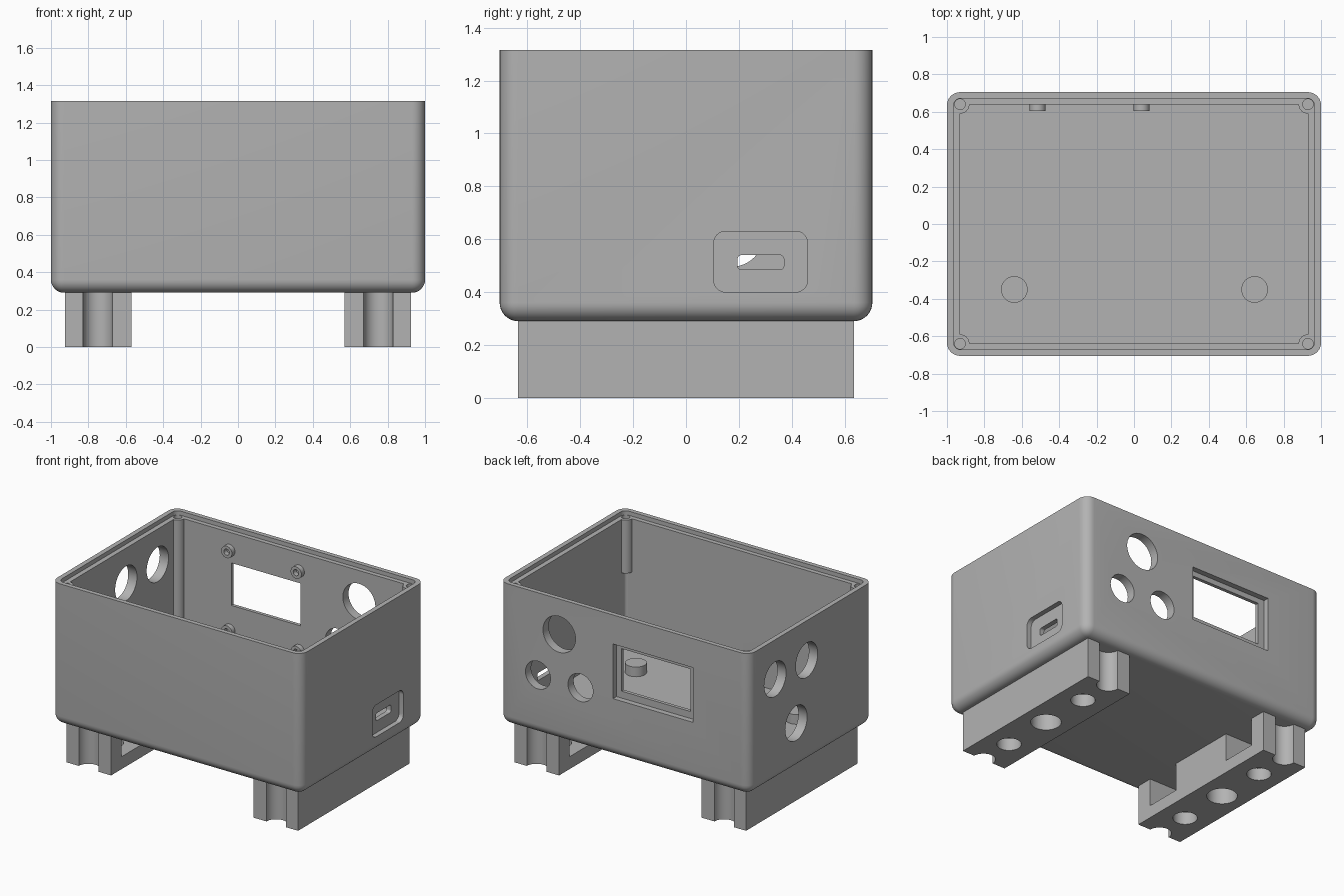
import bpy, bmesh, math
from mathutils import Matrix, Vector

if "Cube" in bpy.data.objects:
    bpy.data.objects.remove(bpy.data.objects["Cube"])

grey = bpy.data.materials.new("plain_grey")
grey.use_nodes = True
COLOUR = (0.45, 0.45, 0.45, 1)
grey.diffuse_color = COLOUR
grey.node_tree.nodes["Principled BSDF"].inputs["Base Color"].default_value = COLOUR


def finish(name, bm):
    mesh = bpy.data.meshes.new(name)
    bm.to_mesh(mesh)
    bm.free()
    mesh.materials.append(grey)
    obj = bpy.data.objects.new(name, mesh)
    bpy.context.collection.objects.link(obj)
    return obj


def block(name, low, high, radius=0, axis=2, floor=False):
    """Box between two corners; edges along axis (and the floor rim) rounded."""
    low, high = Vector(low), Vector(high)
    bm = bmesh.new()
    bmesh.ops.create_cube(bm, size=1)
    bmesh.ops.scale(bm, vec=high - low, verts=bm.verts)
    bmesh.ops.translate(bm, vec=(low + high) / 2, verts=bm.verts)
    if radius:
        edges = []
        for e in bm.edges:
            a, b = (v.co for v in e.verts)
            along = abs((a - b)[axis]) > 1e-4
            rim = floor and max(a.z, b.z) < low.z + 1e-4
            if along or rim:
                edges.append(e)
        bmesh.ops.bevel(bm, geom=edges, offset=radius, segments=8,
                        profile=0.5, affect='EDGES')
    return finish(name, bm)


def rod(name, centre, radius, length, axis=2):
    """Cylinder centred on a point and lying along an axis."""
    turn = [Matrix.Rotation(math.pi / 2, 4, 'Y'),
            Matrix.Rotation(math.pi / 2, 4, 'X'), Matrix()][axis]
    bm = bmesh.new()
    bmesh.ops.create_cone(bm, cap_ends=True, segments=48, radius1=radius,
                          radius2=radius, depth=length,
                          matrix=Matrix.Translation(centre) @ turn)
    return finish(name, bm)


def combine(obj, tool, operation='DIFFERENCE'):
    mod = obj.modifiers.new("shape", 'BOOLEAN')
    mod.operation, mod.object, mod.solver = operation, tool, 'EXACT'
    bpy.context.view_layer.objects.active = obj
    bpy.ops.object.modifier_apply(modifier=mod.name)
    bpy.data.objects.remove(tool)


def smooth(obj):
    bpy.ops.object.select_all(action='DESELECT')
    obj.select_set(True)
    bpy.context.view_layer.objects.active = obj
    bpy.ops.object.shade_smooth_by_angle(angle=math.radians(30))


W, D, BASE, TOP = 1.0, 0.705, 0.29, 1.315
IN_X, IN_Y, FLOOR, LEDGE = 0.93, 0.64, 0.35, 1.285

# Open-topped shell
case = block("case", (-W, -D, BASE), (W, D, TOP), 0.07, floor=True)
combine(case, block("cavity", (-IN_X, -IN_Y, FLOOR), (IN_X, IN_Y, 1.5), 0.02))

# Corner screw posts: full height at the back, short at the front
for sx in (-1, 1):
    for sy, bottom in ((-1, 0.9), (1, FLOOR - 0.02)):
        mid = (sx * IN_X, sy * IN_Y, (bottom + 1.3) / 2)
        combine(case, rod("post", mid, 0.05, 1.3 - bottom), 'UNION')
# Lid rebate and post screw holes
combine(case, block("rebate", (-0.965, -0.672, LEDGE), (0.965, 0.672, 1.5), 0.04))
for sx in (-1, 1):
    for sy in (-1, 1):
        combine(case, rod("screw_hole", (sx * IN_X, sy * IN_Y, LEDGE), 0.028, 0.4))

# Floor pegs
for x in (-0.64, 0.645):
    combine(case, rod("peg", (x, -0.35, 0.37), 0.071, 0.1), 'UNION')

# Back wall: three round holes, display recess and window
for x, z, r in ((0.52, 1.06, 0.13), (0.69, 0.72, 0.1), (0.35, 0.72, 0.1)):
    combine(case, rod("back_hole", (x, D, z), r, 0.3, 1))
combine(case, block("recess", (-0.55, D - 0.04, 0.71), (0.09, D + 0.1, 1.105)))
combine(case, block("window", (-0.5, 0.5, 0.76), (0.05, 0.9, 1.067)))

# Display standoffs around the window
for x in (-0.515, 0.04):
    for z in (0.58, 1.155):
        combine(case, rod("standoff", (x, 0.63, z), 0.043, 0.05, 1), 'UNION')
        combine(case, rod("standoff_hole", (x, 0.61, z), 0.022, 0.06, 1))

# Side wall with three round holes
for y, z in ((0.41, 1.03), (0.05, 1.03), (0.17, 0.62)):
    combine(case, rod("side_hole", (-W, y, z), 0.125, 0.3, 0))

# Side wall with connector recess and slot
combine(case, block("socket", (W - 0.035, 0.105, 0.4), (1.1, 0.46, 0.63), 0.045, 0))
combine(case, block("slot", (0.8, 0.195, 0.485), (1.2, 0.37, 0.54), 0.015, 0))
smooth(case)

# Feet with end notches, bolt holes and access pockets facing inward
for side, label in ((1, "left_foot"), (-1, "right_foot")):
    x0, x1 = sorted((side * 0.57, side * 0.925))
    foot = block(label, (x0, -0.635, 0), (x1, 0.635, BASE))
    for s in (-1, 1):
        p0, p1 = sorted((side * 0.5, side * 0.84))
        y0, y1 = sorted((s * 0.255, s * 0.515))
        combine(foot, block("pocket", (p0, y0, 0.09), (p1, y1, 0.5)))
    for y, r in ((-0.635, 0.078), (-0.375, 0.08), (0, 0.1),
                 (0.375, 0.08), (0.635, 0.078)):
        combine(foot, rod("bolt_hole", (side * 0.75, y, 0.1), r, 0.8))
    smooth(foot)
